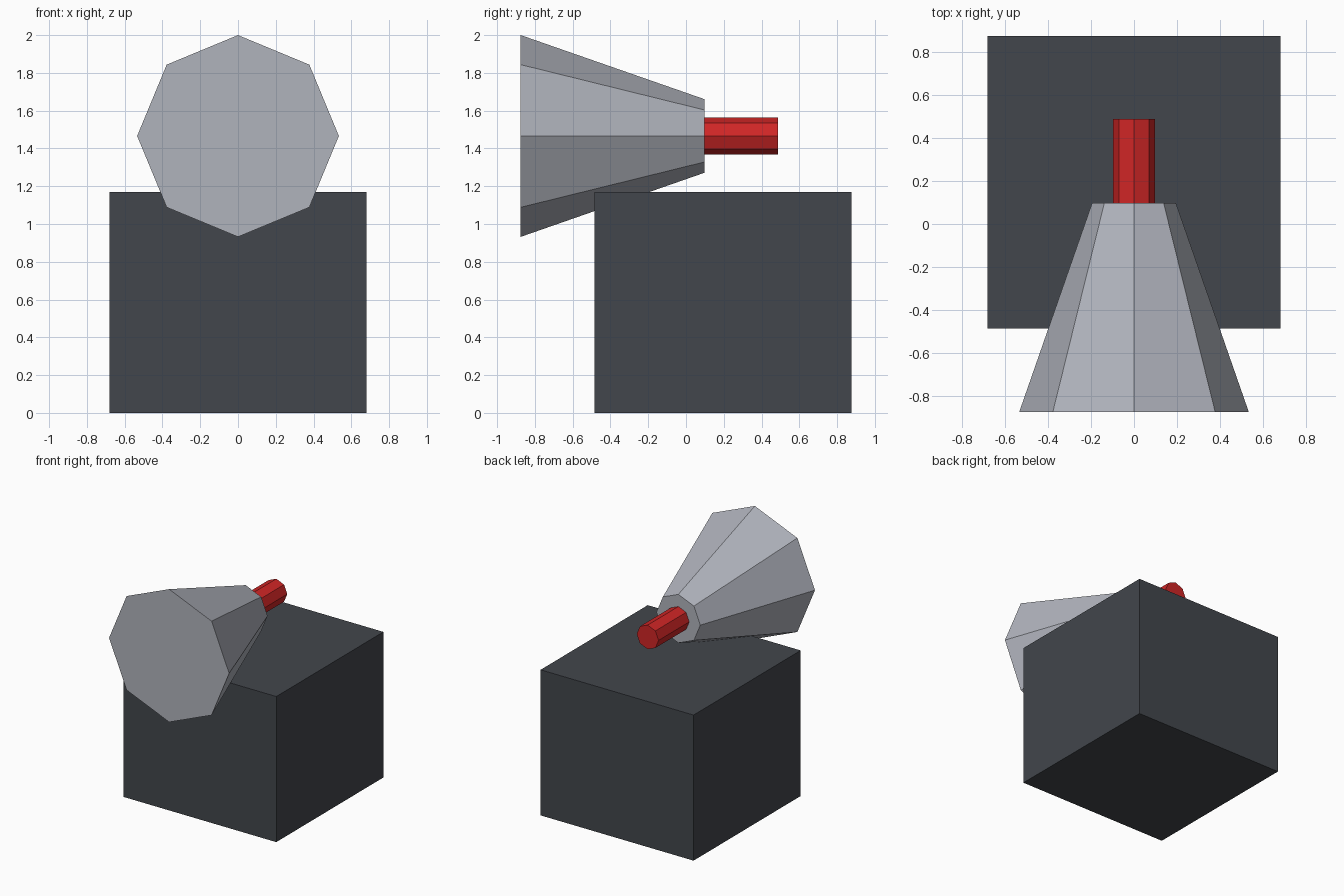
import bpy, math

if "Cube" in bpy.data.objects:
    bpy.data.objects.remove(bpy.data.objects["Cube"])


def srgb(r, g, b):
    def lin(c):
        c /= 255
        return c / 12.92 if c <= 0.04045 else ((c + 0.055) / 1.055) ** 2.4
    return (lin(r), lin(g), lin(b), 1)


def material(name, rgb):
    m = bpy.data.materials.new(name)
    m.diffuse_color = srgb(*rgb)
    m.use_nodes = True
    m.node_tree.nodes["Principled BSDF"].inputs["Base Color"].default_value = m.diffuse_color
    return m


def finish(name, mat):
    ob = bpy.context.object
    ob.name = name
    ob.data.materials.append(mat)
    return ob


def octagon_cone(name, mat, r_front, r_back, y0, y1, z):
    # eight-sided frustum lying along y, corners pointing up and sideways
    bpy.ops.mesh.primitive_cone_add(
        vertices=8, radius1=r_front, radius2=r_back, depth=y1 - y0,
        location=(0, (y0 + y1) / 2, z), rotation=(-math.pi / 2, 0, 0))
    return finish(name, mat)


dark = material("dark grey", (66, 70, 76))
grey = material("light grey", (176, 179, 188))
red = material("red", (208, 38, 38))

AXIS_Z = 1.466

# base block
bpy.ops.mesh.primitive_cube_add(size=1, location=(0, 0.195, 0.585))
bpy.context.object.scale = (1.36, 1.36, 1.17)
finish("base_block", dark)

# flared horn and its rear rod
octagon_cone("horn", grey, 0.534, 0.195, -0.875, 0.097, AXIS_Z)
octagon_cone("rear_rod", red, 0.097, 0.097, 0.097, 0.487, AXIS_Z)
